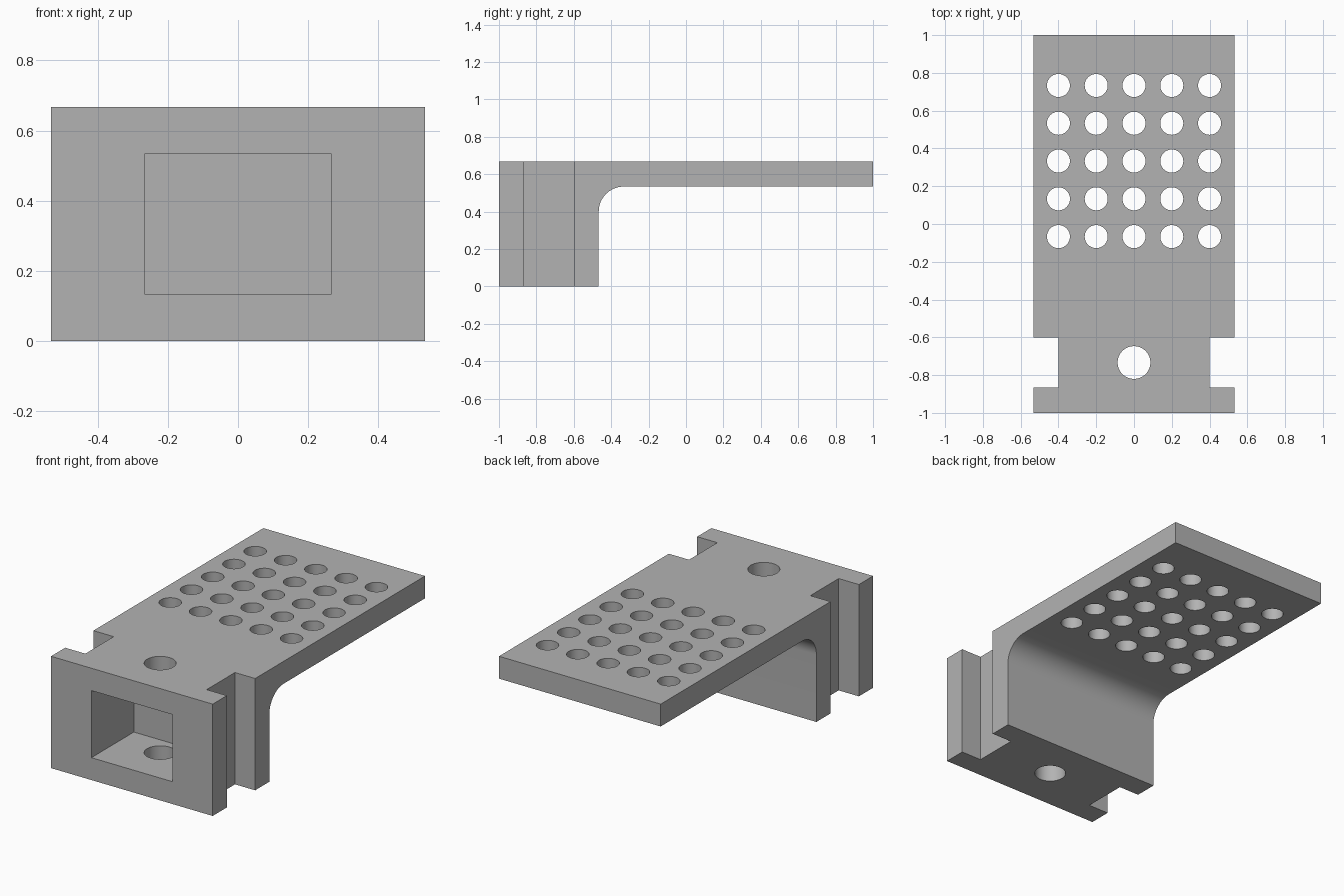
import bpy, bmesh, math
from mathutils import Matrix, Vector

cube = bpy.data.objects.get("Cube")
if cube:
    bpy.data.objects.remove(cube, do_unlink=True)

U = 1 / 15            # design module: every dimension is a multiple of it
HALF_W, HEIGHT = 8 * U, 10 * U
FRONT, BLOCK_BACK, END = -1.0, -7 * U, 1.0
PLATE_BOTTOM, FILLET = 8 * U, 2 * U

grey = bpy.data.materials.new("plain grey")
grey.use_nodes = True
colour = (0.45, 0.45, 0.45, 1)
grey.diffuse_color = colour
grey.node_tree.nodes["Principled BSDF"].inputs["Base Color"].default_value = colour


def make_object(name, bm):
    bmesh.ops.recalc_face_normals(bm, faces=bm.faces)
    mesh = bpy.data.meshes.new(name)
    bm.to_mesh(mesh)
    bm.free()
    mesh.materials.append(grey)
    obj = bpy.data.objects.new(name, mesh)
    bpy.context.collection.objects.link(obj)
    return obj


def add_box(bm, low, high):
    low, high = Vector(low), Vector(high)
    place = Matrix.Translation((low + high) / 2) @ Matrix.Diagonal((*(high - low), 1))
    bmesh.ops.create_cube(bm, size=1, matrix=place)


def add_hole(bm, x, y, radius):
    bmesh.ops.create_cone(bm, cap_ends=True, segments=48, radius1=radius,
                          radius2=radius, depth=1,
                          matrix=Matrix.Translation((x, y, HEIGHT / 2)))


def cut(target, name, bm):
    cutter = make_object(name, bm)
    cutter.hide_render = True
    mod = target.modifiers.new(name, "BOOLEAN")
    mod.operation, mod.solver, mod.object = "DIFFERENCE", "EXACT", cutter
    bpy.context.view_layer.objects.active = target
    bpy.ops.object.modifier_apply(modifier=name)
    bpy.data.objects.remove(cutter, do_unlink=True)


# Bracket body: side profile with a rounded inner corner, extruded across x
profile = [(FRONT, 0), (FRONT, HEIGHT), (END, HEIGHT), (END, PLATE_BOTTOM)]
steps = 16
for i in range(steps + 1):
    a = math.pi / 2 * (1 + i / steps)
    profile.append((BLOCK_BACK + FILLET * (1 + math.cos(a)),
                    PLATE_BOTTOM - FILLET * (1 - math.sin(a))))
profile.append((BLOCK_BACK, 0))

bm = bmesh.new()
side = bm.faces.new([bm.verts.new((-HALF_W, y, z)) for y, z in profile])
ext = bmesh.ops.extrude_face_region(bm, geom=[side])
bmesh.ops.translate(bm, vec=(2 * HALF_W, 0, 0),
                    verts=[v for v in ext["geom"] if isinstance(v, bmesh.types.BMVert)])
bracket = make_object("perforated_bracket", bm)

# Vertical side grooves
bm = bmesh.new()
for s in (-1, 1):
    xs = sorted((s * 6 * U, s * 10 * U))
    add_box(bm, (xs[0], -13 * U, -0.2), (xs[1], -9 * U, HEIGHT + 0.2))
cut(bracket, "side_grooves", bm)

# Rectangular front pocket
bm = bmesh.new()
add_box(bm, (-4 * U, FRONT - 0.2, 2 * U), (4 * U, -9 * U, 8 * U))
cut(bracket, "front_pocket", bm)

# Large vertical hole through the block, and the grid of plate holes
bm = bmesh.new()
add_hole(bm, 0, -11 * U, 1.3 * U)
for col in range(5):
    for row in range(5):
        add_hole(bm, (col - 2) * 3 * U, (5 + (row - 2) * 3) * U, 0.061)
cut(bracket, "round_holes", bm)

# Smooth round surfaces, sharp edges elsewhere
bpy.ops.object.select_all(action="DESELECT")
bracket.select_set(True)
bpy.context.view_layer.objects.active = bracket
bpy.ops.object.shade_smooth_by_angle(angle=math.radians(30))
